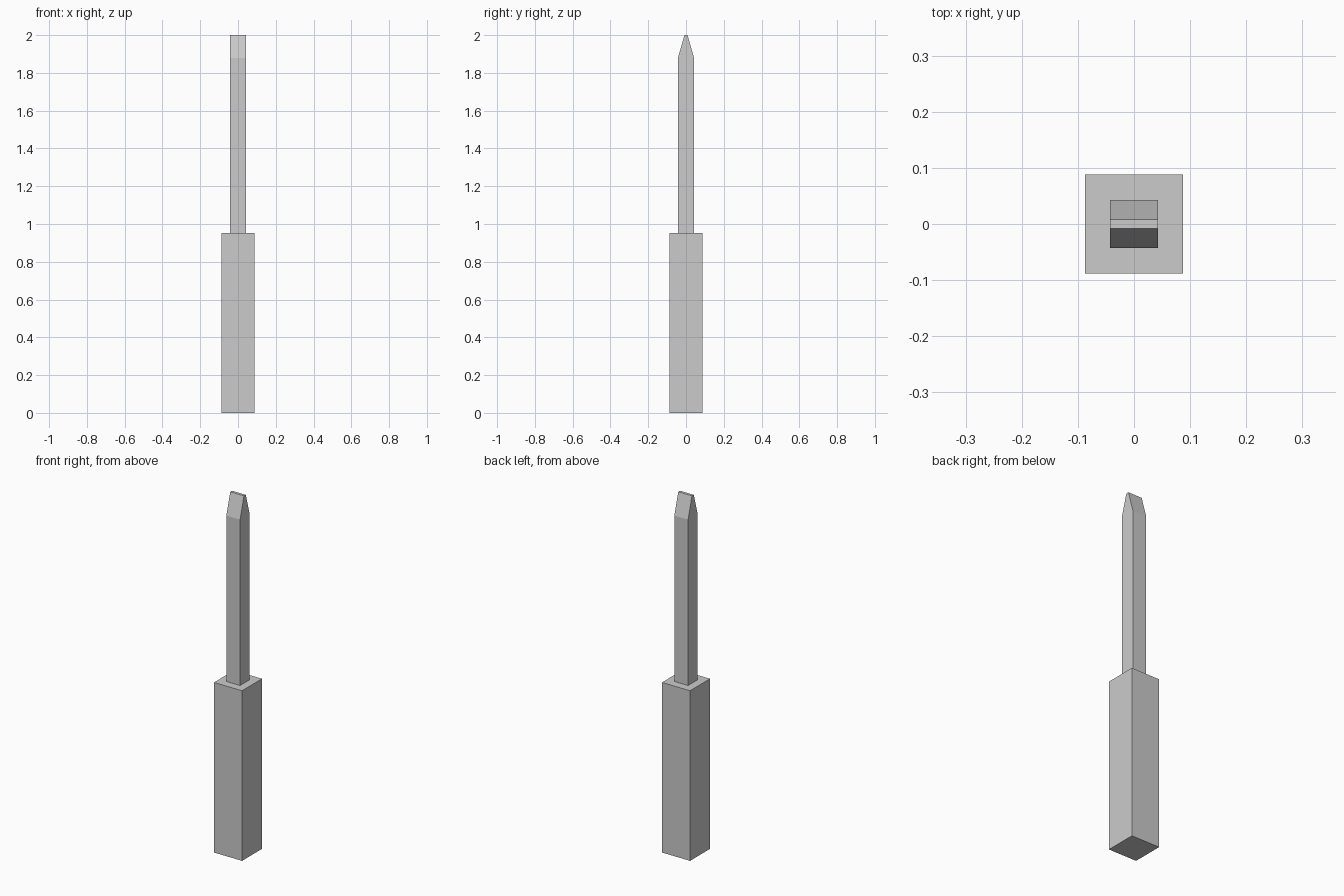
import bpy, bmesh

if "Cube" in bpy.data.objects:
    bpy.data.objects.remove(bpy.data.objects["Cube"])


def lofted_box(name, sections):
    """Stack rectangular sections (half_x, half_y, z) into a closed solid."""
    bm = bmesh.new()
    rings = [[bm.verts.new((sx * hx, sy * hy, z))
              for sx, sy in ((-1, -1), (1, -1), (1, 1), (-1, 1))]
             for hx, hy, z in sections]
    for low, high in zip(rings, rings[1:]):
        for i in range(4):
            j = (i + 1) % 4
            bm.faces.new((low[i], low[j], high[j], high[i]))
    bm.faces.new(rings[0][::-1])
    bm.faces.new(rings[-1])
    mesh = bpy.data.meshes.new(name)
    bm.to_mesh(mesh)
    bm.free()
    obj = bpy.data.objects.new(name, mesh)
    bpy.context.collection.objects.link(obj)
    return obj


# Thick square handle
lofted_box("handle", [(0.087, 0.088, 0), (0.087, 0.088, 0.952)])

# Square shaft ending in a flat wedge tip
lofted_box("shaft", [(0.0425, 0.0425, 0.952),
                     (0.0425, 0.0425, 1.88),
                     (0.0425, 0.008, 2.0)])
